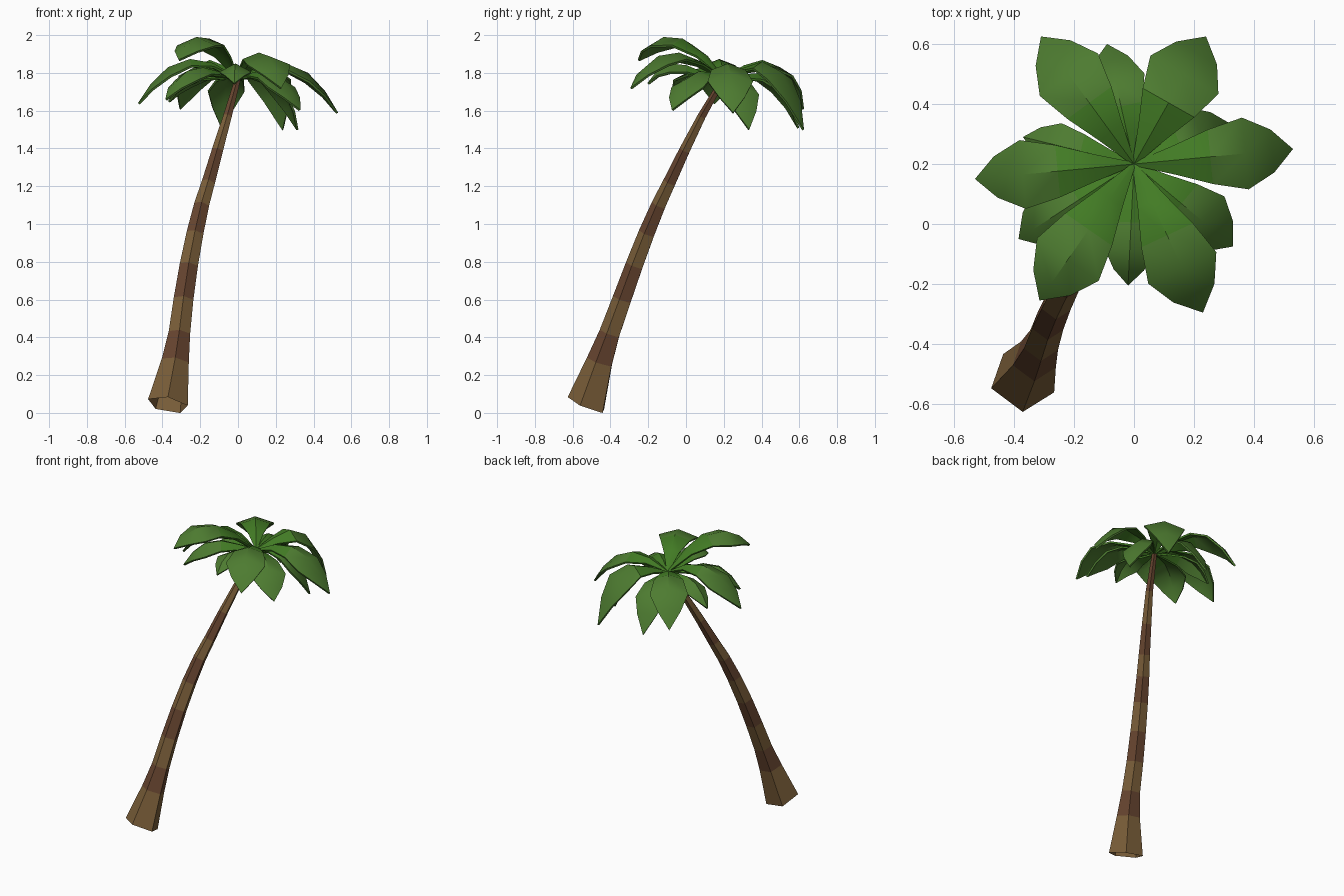
import bpy
from mathutils import Vector
from math import sin, cos, pi, radians

if "Cube" in bpy.data.objects:
    bpy.data.objects.remove(bpy.data.objects["Cube"])


def material(name, rgb):
    m = bpy.data.materials.new(name)
    m.diffuse_color = (*rgb, 1)
    m.use_nodes = True
    m.node_tree.nodes["Principled BSDF"].inputs["Base Color"].default_value = m.diffuse_color
    return m


light_bark = material("light_bark", (0.20, 0.115, 0.042))
dark_bark = material("dark_bark", (0.14, 0.061, 0.03))
green = material("leaf_green", (0.055, 0.20, 0.018))
pale_green = material("leaf_tip_green", (0.075, 0.20, 0.03))


def make_object(name, verts, faces, mats, indices):
    me = bpy.data.meshes.new(name)
    me.from_pydata(verts, [], faces)
    for m in mats:
        me.materials.append(m)
    for p, i in zip(me.polygons, indices):
        p.material_index = i
    ob = bpy.data.objects.new(name, me)
    bpy.context.collection.objects.link(ob)
    return ob


# Trunk: five-sided rings along a leaning path (x, y, z, radius), open below
path = [(-.371, -.522, .043, .112), (-.332, -.452, .27, .076),
        (-.31, -.40, .42, .060), (-.288, -.335, .60, .055),
        (-.260, -.27, .78, .051), (-.227, -.205, .95, .047),
        (-.192, -.142, 1.10, .042), (-.156, -.085, 1.22, .037),
        (-.108, -.005, 1.39, .031), (-.055, .085, 1.57, .024),
        (0, .20, 1.77, .016)]
SIDES = 5
verts, faces, mats = [], [], []
for i, (x, y, z, r) in enumerate(path):
    c = Vector((x, y, z))
    a = Vector(path[max(i - 1, 0)][:3])
    b = Vector(path[min(i + 1, len(path) - 1)][:3])
    t = (b - a).normalized()
    if i == 0:
        t = Vector((.19, .39, 1)).normalized()
    u = (Vector((1, 0, 0)) - t * t.x).normalized()
    v = t.cross(u)
    for k in range(SIDES):
        ang = radians(-90) + 2 * pi * k / SIDES
        verts.append(c + (u * cos(ang) + v * sin(ang)) * r)
for i in range(len(path) - 1):
    for k in range(SIDES):
        n = (k + 1) % SIDES
        faces.append((i * SIDES + k, i * SIDES + n,
                      (i + 1) * SIDES + n, (i + 1) * SIDES + k))
        mats.append(i % 2)
make_object("trunk", verts, faces, [light_bark, dark_bark], mats)

# Leaves: tip x, y, z, ridge height at one third and two thirds, half width
leaves = [
    (.53, .25, 1.59, 1.85, 1.80, .12), (.24, .625, 1.50, 1.85, 1.81, .13),
    (-.31, .625, 1.61, 1.86, 1.83, .12), (-.53, .15, 1.64, 1.87, 1.83, .115),
    (-.315, -.255, 1.87, 1.95, 1.99, .125), (.23, -.295, 1.72, 1.89, 1.89, .125),
    (.32, .335, 1.50, 1.80, 1.73, .10), (-.09, .60, 1.51, 1.80, 1.75, .10),
    (-.37, .29, 1.65, 1.80, 1.78, .075), (-.385, -.05, 1.66, 1.82, 1.81, .11),
    (-.02, -.205, 1.745, 1.82, 1.85, .085), (.33, -.075, 1.605, 1.81, 1.77, .11)]
CROWN = Vector((0, .2, 1.775))


def ridge_height(f, points):
    """Smooth arch through the four given (fraction, height) points."""
    total = 0
    for a, h in points:
        for b, _ in points:
            if b != a:
                h *= (f - b) / (a - b)
        total += h
    return total


def leaf(name, tx, ty, tz, z1, z2, w):
    out = Vector((tx, ty, 0)) - Vector((CROWN.x, CROWN.y, 0))
    side = Vector((-out.y, out.x, 0)).normalized()
    arch = ((0, CROWN.z), (.36, z1), (.70, z2), (1, tz))
    verts, faces = [], []
    # Each station: right edge, raised ridge, left edge
    for f, k in ((0, .05), (.25, .40), (.48, .76), (.70, 1), (.87, .6)):
        mid = Vector((CROWN.x, CROWN.y, ridge_height(f, arch))) + out * f
        low = Vector((0, 0, .045 * k))
        verts += [mid - side * w * k - low, mid, mid + side * w * k - low]
    verts.append(Vector((tx, ty, tz)))
    for i in range(0, 12, 3):
        faces += [(i, i + 3, i + 4, i + 1), (i + 1, i + 4, i + 5, i + 2)]
    faces += [(12, 15, 13), (13, 15, 14)]
    ob = make_object(name, verts, faces, [green, pale_green], [0] * 4 + [1] * 6)
    s = ob.modifiers.new("thickness", 'SOLIDIFY')
    s.thickness = .012
    s.offset = -1
    # Smooth along the leaf, crisp at the ridge and rim
    bpy.ops.object.select_all(action='DESELECT')
    ob.select_set(True)
    bpy.context.view_layer.objects.active = ob
    bpy.ops.object.modifier_apply(modifier="thickness")
    bpy.ops.object.shade_smooth_by_angle(angle=radians(35))


for n, spec in enumerate(leaves):
    leaf(f"{'upper' if n < 6 else 'lower'}_leaf_{n % 6 + 1}", *spec)
